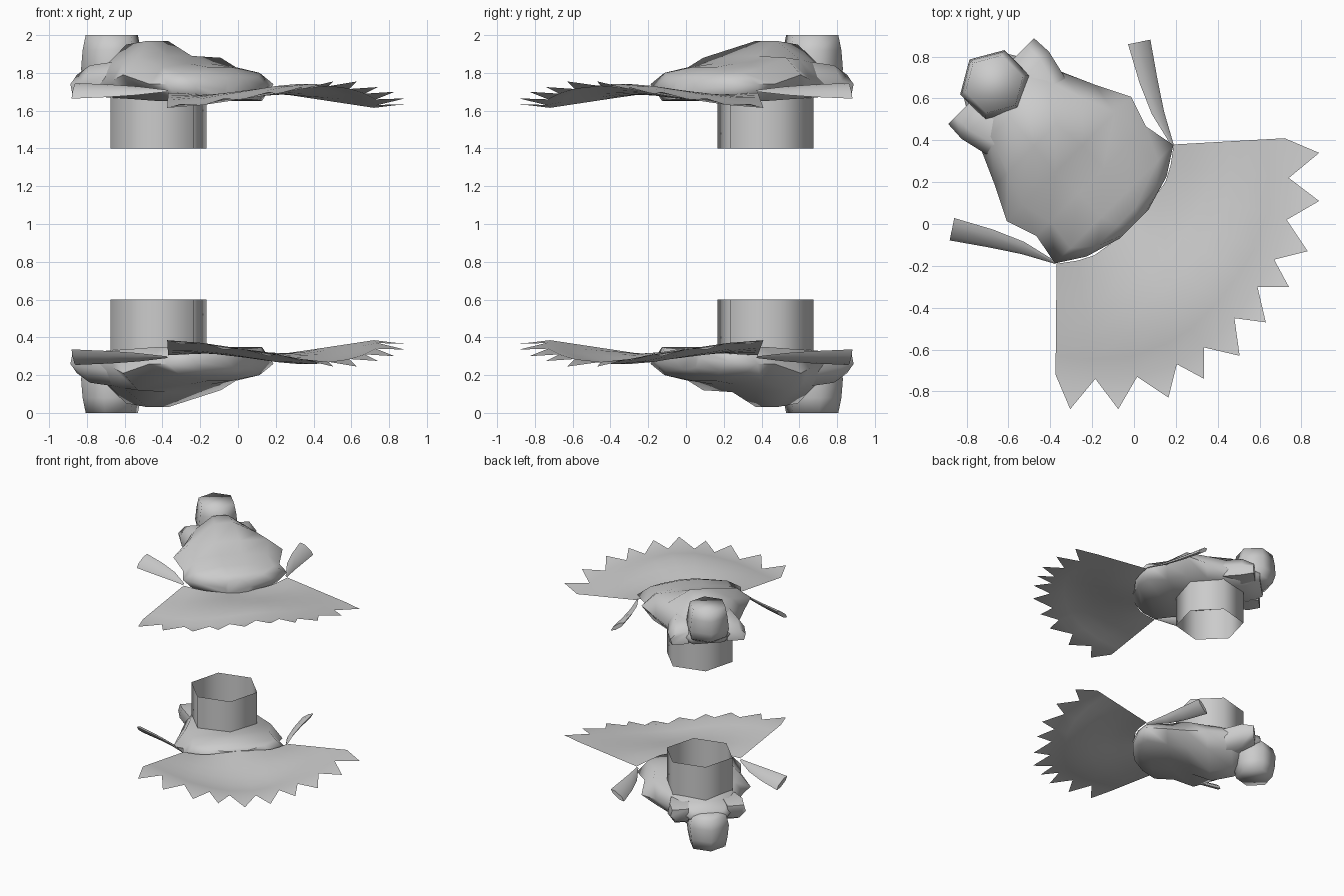
import bpy, math
from mathutils import Vector

if "Cube" in bpy.data.objects:
    bpy.data.objects.remove(bpy.data.objects["Cube"])

R = math.sqrt(0.5)


def P(u, v, z):
    """u runs along the diagonal axis towards the fan, v sideways."""
    return Vector((R * (u + v), R * (v - u), z))


def build(name, verts, faces, angle=70):
    """Make the part and its reflection about z = 1."""
    for suffix, flip in (("_upper", False), ("_lower", True)):
        pts = [(p[0], p[1], 2 - p[2]) if flip else tuple(p) for p in verts]
        fcs = [tuple(reversed(f)) if flip else tuple(f) for f in faces]
        me = bpy.data.meshes.new(name + suffix)
        me.from_pydata(pts, [], fcs)
        me.update()
        ob = bpy.data.objects.new(name + suffix, me)
        bpy.context.collection.objects.link(ob)
        bpy.ops.object.select_all(action='DESELECT')
        ob.select_set(True)
        bpy.context.view_layer.objects.active = ob
        bpy.ops.object.mode_set(mode='EDIT')
        bpy.ops.mesh.select_all(action='SELECT')
        bpy.ops.mesh.normals_make_consistent(inside=False)
        bpy.ops.object.mode_set(mode='OBJECT')
        bpy.ops.object.shade_smooth_by_angle(angle=math.radians(angle))


def loft(name, rings, cap_start=True, cap_end=True, angle=70):
    n = len(rings[0])
    verts = [p for r in rings for p in r]
    faces = [(i * n + j, i * n + (j + 1) % n, (i + 1) * n + (j + 1) % n, (i + 1) * n + j)
             for i in range(len(rings) - 1) for j in range(n)]
    if cap_start:
        faces.append(tuple(range(n))[::-1])
    if cap_end:
        faces.append(tuple(range(len(verts) - n, len(verts))))
    build(name, verts, faces, angle)


def hexagon(u, r, z):
    return [P(u + r * math.cos(k * math.pi / 3), r * math.sin(k * math.pi / 3), z)
            for k in range(6)]


# Open hexagonal neck tube
loft("neck", [hexagon(-0.595, 0.264, z) for z in (1.40, 1.68)], False, False)

# Rounded hexagonal column at the far end
loft("column", [hexagon(u, r, z) for u, r, z in
                ((-0.93, 0.11, 1.72), (-0.935, 0.155, 1.75), (-0.94, 0.172, 1.82),
                 (-0.945, 0.16, 1.92), (-0.945, 0.143, 2.0))], angle=100)

# Body: cross-sections (u, half width, top z, shoulder z, edge z, bottom z)
sections = [(0.0, 0.10, 1.77, 1.76, 1.71, 1.66), (-0.05, 0.27, 1.80, 1.78, 1.73, 1.655),
            (-0.134, 0.40, 1.83, 1.80, 1.74, 1.65), (-0.29, 0.37, 1.85, 1.83, 1.74, 1.65),
            (-0.44, 0.42, 1.89, 1.88, 1.79, 1.66), (-0.60, 0.34, 1.97, 1.87, 1.76, 1.665),
            (-0.78, 0.26, 1.95, 1.85, 1.74, 1.67), (-0.88, 0.22, 1.84, 1.81, 1.74, 1.68),
            (-1.00, 0.15, 1.80, 1.79, 1.75, 1.70)]
rings = []
for u, w, top, sh, edge, bot in sections:
    half = [(0.22 * w, top), (0.74 * w, sh), (w, edge), (0.78 * w, bot)]
    rings.append([P(u, v, z) for v, z in half] + [P(u, -v, z) for v, z in reversed(half)])
loft("body", rings)

# Side knobs beside the column and flat tapering arms at the fan corners
for side, s in (("left", -1), ("right", 1)):
    knob = []
    for u, v, w, lo, hi in ((-0.72, 0.17, 0.09, 1.69, 1.86), (-0.87, 0.215, 0.08, 1.675, 1.84),
                            (-0.965, 0.22, 0.07, 1.69, 1.79)):
        knob.append([P(u, s * (v - w), lo), P(u, s * (v + 0.8 * w), lo),
                     P(u, s * (v + w), (lo + hi) / 2), P(u, s * (v + 0.3 * w), hi),
                     P(u, s * (v - w), hi)])
    loft(side + "_knob", knob)

    arm = []
    for x, y, hw in ((0.185, 0.375, 0.006), (0.115, 0.53, 0.03),
                     (0.07, 0.68, 0.044), (0.025, 0.87, 0.055)):
        across = Vector((0.97, 0.2, -0.75)) * hw       # tilted flat section
        up = Vector((0.5, 0.1, 0.75)) * hw * 0.35
        ring = []
        for k in range(6):
            q = across * math.cos(k * math.pi / 3) + up * math.sin(k * math.pi / 3)
            px, py = x + q.x, y + q.y
            ring.append(P(R * (px - py), s * R * (px + py), 1.705 + q.z))
        arm.append(ring)
    loft(side + "_arm", arm)

# Scalloped fan: columns from the body edge to the rim, then upturned tips
base = [(0.19, 0.38, 1.695), (0.175, 0.28, 1.69), (0.15, 0.20, 1.685),
        (0.10, 0.13, 1.675), (0.05, 0.06, 1.665), (0, 0, 1.66)]
rim = [(0.72, 0.41, 1.615), (0.74, 0.22, 1.63), (0.73, 0.02, 1.66),
       (0.67, -0.17, 1.69), (0.59, -0.30, 1.715), (0.48, -0.45, 1.73)]
tips = [(0.885, 0.34, 1.635), (0.885, 0.11, 1.665), (0.83, -0.13, 1.70),
        (0.74, -0.30, 1.725), (0.63, -0.47, 1.755)]


def mirrored(pts, shift=0.0):
    return [(-y + shift, -x, z) for x, y, z in reversed(pts)]


base += mirrored(base[:-1], 0.01)
rim += mirrored(rim[:-1], 0.035)
tips += mirrored(tips, 0.035)
steps = 6
m = steps + 1
verts, faces = [], []
for c, (a, b) in enumerate(zip(base, rim)):
    bulge = 0.035 * math.sin(math.pi * c / (len(rim) - 1))
    for i in range(m):
        t = i / steps
        p = Vector(a).lerp(Vector(b), t)
        p.z += bulge * math.sin(math.pi * t ** 1.5)
        verts.append(p)
for c, tip in enumerate(tips):
    for i in range(steps):
        faces.append((c * m + i, c * m + i + 1, (c + 1) * m + i + 1, (c + 1) * m + i))
    verts.append(Vector(tip))
    faces.append((c * m + steps, len(verts) - 1, (c + 1) * m + steps))
build("fan", verts, faces)
